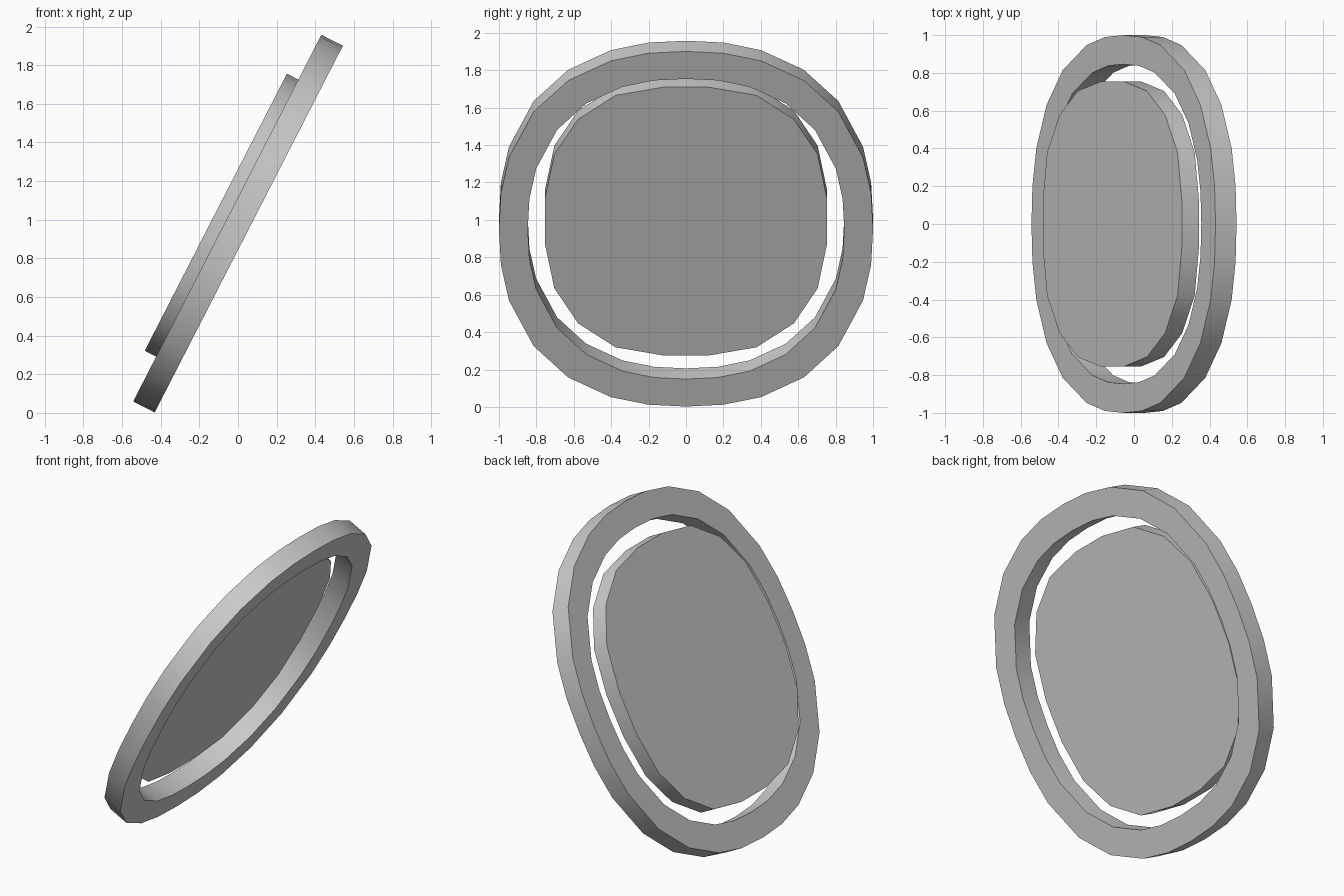
import bpy, bmesh
from math import sin, cos, radians
from mathutils import Matrix, Vector

if "Cube" in bpy.data.objects:
    bpy.data.objects.remove(bpy.data.objects["Cube"])

TILT = Matrix.Translation((0, 0, 0.98)) @ Matrix.Rotation(radians(-62.83), 4, 'Y')


def rounded_loop(a, b, n, angles):
    """Superellipse outline: a along the slope, b across."""
    pts = []
    for d in angles:
        c, s = cos(radians(d)), sin(radians(d))
        r = (abs(c) ** n + abs(s) ** n) ** (-1 / n)
        pts.append((a * r * c, b * r * s))
    return pts


def mirror_quadrant(quad):
    """Angles of one quadrant spread over the full turn."""
    full = set()
    for d in quad:
        full |= {d % 360, (180 - d) % 360, (180 + d) % 360, (360 - d) % 360}
    return sorted(full)


def make_part(name, build):
    bm = bmesh.new()
    build(bm)
    bmesh.ops.transform(bm, matrix=TILT, verts=bm.verts)
    bmesh.ops.recalc_face_normals(bm, faces=bm.faces)
    me = bpy.data.meshes.new(name)
    bm.to_mesh(me)
    bm.free()
    ob = bpy.data.objects.new(name, me)
    bpy.context.collection.objects.link(ob)
    bpy.ops.object.select_all(action='DESELECT')
    ob.select_set(True)
    bpy.context.view_layer.objects.active = ob
    bpy.ops.object.shade_smooth_by_angle(angle=radians(35))


def lay(bm, pts, h):
    return [bm.verts.new((x, y, h)) for x, y in pts]


# outer ring
def ring(bm):
    ang = mirror_quadrant([0, 11.5, 23, 37, 51, 67, 78.5, 90])
    outer = rounded_loop(1.067, 1.0, 2.33, ang)
    inner = rounded_loop(0.902, 0.846, 2.33, ang)
    loops = [lay(bm, p, h) for p, h in
             ((outer, -.0625), (outer, .0625), (inner, .0625), (inner, -.0625))]
    n = len(ang)
    for k in range(4):
        a, b = loops[k], loops[(k + 1) % 4]
        for i in range(n):
            j = (i + 1) % n
            bm.faces.new((a[i], a[j], b[j], b[i]))


# 20-sided inner plate, set back from the ring
def plate(bm):
    quad = [(.806, .122), (.757, .377), (.613, .577), (.402, .704), (.132, .755)]
    half = quad + [(-x, y) for x, y in reversed(quad)]
    pts = half + [(x, -y) for x, y in reversed(half)]
    lo, hi = lay(bm, pts, .027), lay(bm, pts, .129)
    bm.faces.new(lo)
    bm.faces.new(hi)
    n = len(pts)
    for i in range(n):
        j = (i + 1) % n
        bm.faces.new((lo[i], lo[j], hi[j], hi[i]))


make_part("outer_ring", ring)
make_part("inner_plate", plate)
